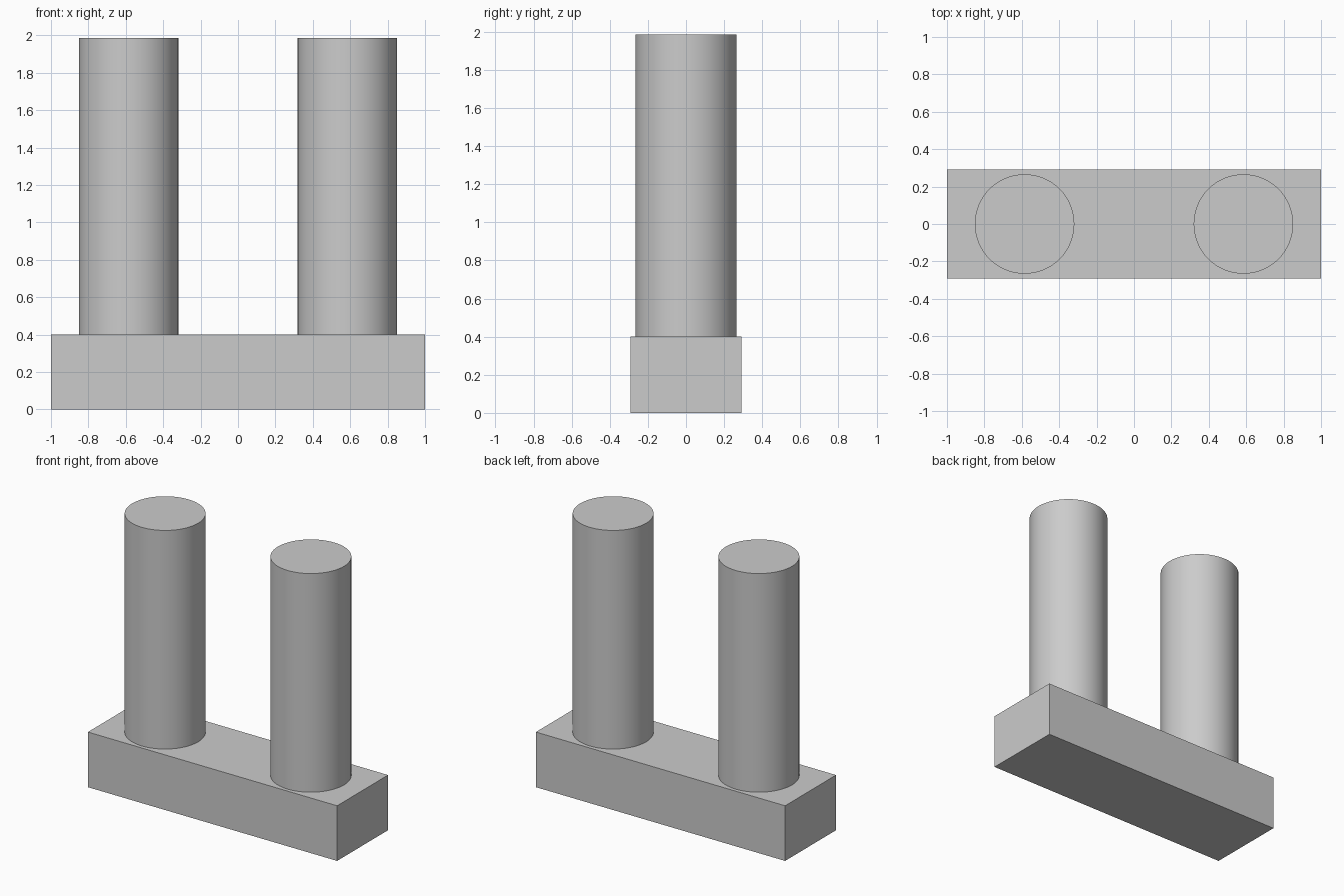
import bpy
import math

cube = bpy.data.objects.get("Cube")
if cube:
    bpy.data.objects.remove(cube, do_unlink=True)

BASE_SIZE = (2.0, 0.584, 0.4)
POST_RADIUS = 0.266
POST_OFFSET = 0.585
TOP = 1.986

# Single grey material
grey = bpy.data.materials.new("plain grey")
grey.use_nodes = True
colour = (0.6, 0.6, 0.6, 1.0)
grey.diffuse_color = colour
grey.node_tree.nodes["Principled BSDF"].inputs["Base Color"].default_value = colour


def finish(name):
    obj = bpy.context.object
    obj.name = name
    obj.data.materials.append(grey)
    return obj


# Rectangular base block
bpy.ops.mesh.primitive_cube_add(size=1, location=(0, 0, BASE_SIZE[2] / 2))
base = finish("base_block")
base.scale = BASE_SIZE
bpy.ops.object.transform_apply(location=False, rotation=False, scale=True)

# Pair of upright round posts standing on the base
height = TOP - BASE_SIZE[2]
for name, side in (("left_post", 1), ("right_post", -1)):
    bpy.ops.mesh.primitive_cylinder_add(
        vertices=64, radius=POST_RADIUS, depth=height,
        location=(side * POST_OFFSET, 0, BASE_SIZE[2] + height / 2))
    finish(name)
    bpy.ops.object.shade_smooth_by_angle(angle=math.radians(30))
